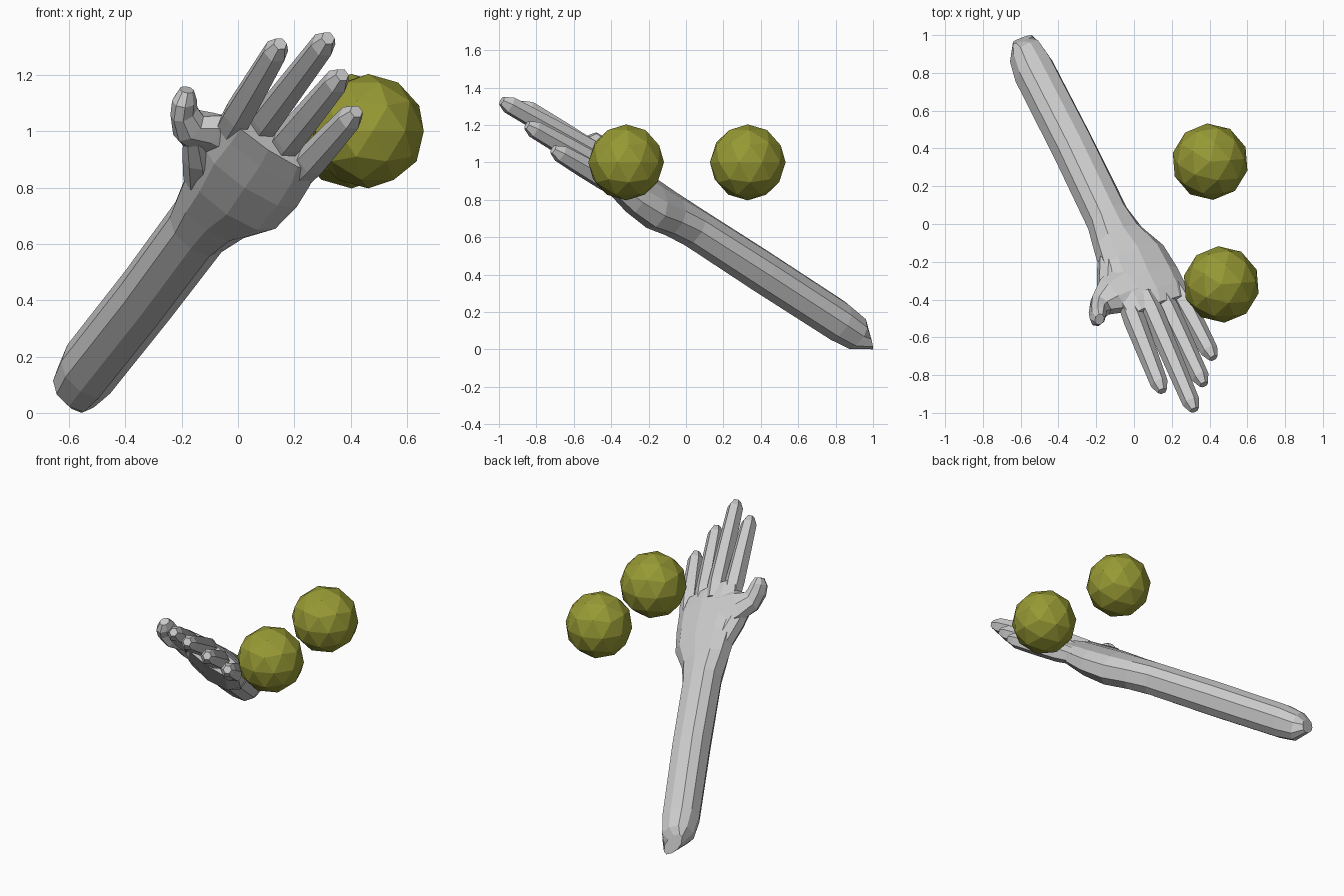
import bpy, bmesh, math
from mathutils import Vector as V

if "Cube" in bpy.data.objects:
    bpy.data.objects.remove(bpy.data.objects["Cube"])


def material(name, rgb):
    m = bpy.data.materials.new(name)
    m.diffuse_color = (*rgb, 1)
    m.use_nodes = True
    m.node_tree.nodes["Principled BSDF"].inputs["Base Color"].default_value = m.diffuse_color
    return m


GREY = material("light grey", (0.60, 0.60, 0.60))
OLIVE = material("olive", (0.31, 0.32, 0.035))

# Hand frame: ACROSS runs thumb side to little finger side, BACK out of the hand's back
ACROSS = V((0.80, 0.28, -0.53)).normalized()
BACK = V((0.27, 0.61, 0.73)).normalized()


def loft(name, sections, sides, across=None, power=1.0):
    """Skin rings of (centre, half width, half thickness[, up]) with flat end caps."""
    bm = bmesh.new()
    rings = []
    centres = [V(s[0]) for s in sections]
    for i, (_, w, t, *own_up) in enumerate(sections):
        tangent = centres[min(i + 1, len(centres) - 1)] - centres[max(i - 1, 0)]
        side = across or BACK.cross(tangent).normalized()
        up = BACK if across else tangent.cross(side).normalized()
        if own_up:
            up = V(own_up[0]).normalized()
        ring = []
        for k in range(sides):
            a = 2 * math.pi * (k + 0.5) / sides
            c, s = math.cos(a), math.sin(a)
            c = math.copysign(abs(c) ** power, c)
            s = math.copysign(abs(s) ** power, s)
            ring.append(bm.verts.new(centres[i] + side * w * c + up * t * s))
        rings.append(ring)
    for r0, r1 in zip(rings, rings[1:]):
        for k in range(sides):
            j = (k + 1) % sides
            bm.faces.new((r0[k], r0[j], r1[j], r1[k]))
    bm.faces.new(rings[0])
    bm.faces.new(rings[-1])
    bmesh.ops.recalc_face_normals(bm, faces=bm.faces)
    mesh = bpy.data.meshes.new(name)
    bm.to_mesh(mesh)
    bm.free()
    ob = bpy.data.objects.new(name, mesh)
    bpy.context.collection.objects.link(ob)
    mesh.materials.append(GREY)
    return ob


# Forearm running into the palm, cut off upright at the elbow
arm = loft("arm_and_hand", [
    ((-0.59, 0.978, 0.068), 0.066, 0.055, (0, -0.2, 1)),
    ((-0.575, 0.905, 0.092), 0.094, 0.093),
    ((-0.53, 0.81, 0.155), 0.113, 0.107),
    ((-0.32, 0.40, 0.42), 0.115, 0.11),
    ((-0.14, 0.03, 0.66), 0.12, 0.105),
    ((-0.085, -0.08, 0.725), 0.15, 0.105),
    ((-0.01, -0.19, 0.785), 0.20, 0.11),
    ((0.05, -0.31, 0.87), 0.22, 0.097),
    ((0.10, -0.39, 0.935), 0.212, 0.08),
    ((0.125, -0.45, 0.98), 0.198, 0.064),
], 10, ACROSS, 0.85)
parts = []

# Fingers: knuckle and tip positions
fingers = {
    "index_finger": ((0.00, -0.50, 1.055), (0.15, -0.885, 1.31)),
    "middle_finger": ((0.10, -0.47, 1.04), (0.32, -0.985, 1.33)),
    "ring_finger": ((0.18, -0.45, 0.97), (0.37, -0.85, 1.20)),
    "little_finger": ((0.26, -0.41, 0.895), (0.42, -0.71, 1.07)),
}
for name, (base, tip) in fingers.items():
    b, e = V(base), V(tip)
    d = e - b
    u = d.normalized()
    parts.append(loft(name, [
        (b - u * 0.12, 0.053, 0.050),
        (b + u * 0.01, 0.058, 0.062),
        (b + d * 0.45, 0.052, 0.058),
        (e - u * 0.05, 0.046, 0.05),
        (e, 0.025, 0.026),
    ], 6))

# Thumb with its web towards the index finger
parts.append(loft("thumb", [
    ((-0.02, -0.33, 0.945), 0.15, 0.07),
    ((-0.115, -0.38, 0.995), 0.115, 0.068),
    ((-0.176, -0.43, 1.02), 0.066, 0.068),
    ((-0.192, -0.465, 1.07), 0.046, 0.066),
    ((-0.19, -0.49, 1.11), 0.043, 0.06),
    ((-0.182, -0.505, 1.147), 0.026, 0.032),
], 8))

# Muscle at the root of the thumb
parts.append(loft("thumb_root", [
    ((-0.10, -0.11, 0.765), 0.055, 0.05),
    ((-0.125, -0.21, 0.84), 0.07, 0.07),
    ((-0.132, -0.31, 0.915), 0.065, 0.07),
    ((-0.145, -0.39, 0.99), 0.05, 0.06),
], 8))

# Merge the hand into one skin and drop the helper pieces
for part in parts:
    mod = arm.modifiers.new(part.name, "BOOLEAN")
    mod.operation = "UNION"
    mod.solver = "EXACT"
    mod.object = part
merged = bpy.data.meshes.new_from_object(
    arm.evaluated_get(bpy.context.evaluated_depsgraph_get()))
arm.modifiers.clear()
arm.data = merged
for part in parts:
    bpy.data.objects.remove(part)

# Two floating balls
for name, loc in (("front_ball", (0.462, -0.32, 1.0)),
                  ("rear_ball", (0.403, 0.33, 1.0))):
    bpy.ops.mesh.primitive_ico_sphere_add(subdivisions=2, radius=0.203, location=loc,
                                          rotation=(0, 0, 0.08))
    ball = bpy.context.object
    ball.name = name
    ball.data.materials.append(OLIVE)
